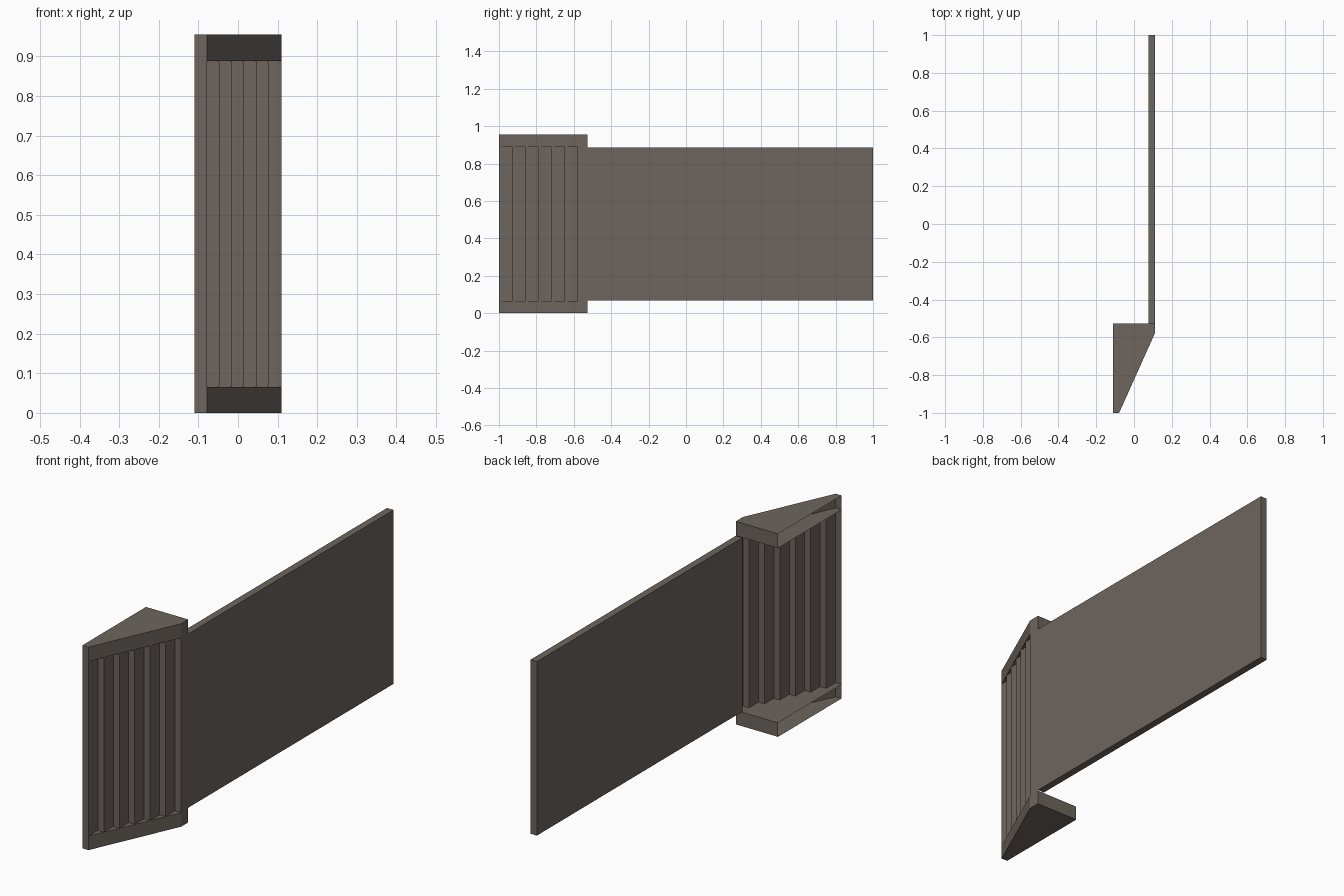
import bpy, bmesh

if "Cube" in bpy.data.objects:
    bpy.data.objects.remove(bpy.data.objects["Cube"])

mat = bpy.data.materials.new("warm grey")
mat.diffuse_color = (0.155, 0.13, 0.112, 1)
mat.use_nodes = True
mat.node_tree.nodes["Principled BSDF"].inputs["Base Color"].default_value = mat.diffuse_color

X0, X1 = -0.11, 0.11            # depth of the whole model
Y_FRONT, Y_LAST, Y_JOIN = -1.0, -0.58, -0.527
Z_LOW, Z_HIGH, Z_TOP = 0.066, 0.888, 0.955
STEPS = 7
W = (X1 - X0) / STEPS           # depth of one pleat


def add_object(name, bm):
    mesh = bpy.data.meshes.new(name)
    bm.to_mesh(mesh)
    bm.free()
    obj = bpy.data.objects.new(name, mesh)
    mesh.materials.append(mat)
    bpy.context.collection.objects.link(obj)
    return obj


def prism(name, outline, z0, z1, closed=True, caps=True):
    """Raise a counter-clockwise plan outline; an open outline gives a thin sheet."""
    bm = bmesh.new()
    lo = [bm.verts.new((x, y, z0)) for x, y in outline]
    hi = [bm.verts.new((x, y, z1)) for x, y in outline]
    n = len(outline)
    for i in range(n if closed else n - 1):
        j = (i + 1) % n
        bm.faces.new((lo[i], lo[j], hi[j], hi[i]))
    if caps:
        bm.faces.new(hi)
        bm.faces.new(lo[::-1])
    return add_object(name, bm)


# Lower and upper wedge caps, left open on the hidden -x side
wedge = [(X0, Y_FRONT), (X0 + W, Y_FRONT), (X1, Y_LAST), (X1, Y_JOIN), (X0, Y_JOIN)]
prism("lower_cap", wedge, 0, Z_LOW, closed=False)
prism("upper_cap", wedge, Z_HIGH, Z_TOP, closed=False)

# Stepped pleated sheet between the caps
dy = (Y_LAST - Y_FRONT) / (STEPS - 1)
pleats = [(X0, Y_FRONT)]
for i in range(STEPS):
    x = X0 + (i + 1) * W
    y = Y_FRONT + i * dy
    pleats += [(x, y), (x, y + dy if i < STEPS - 1 else Y_JOIN)]
prism("pleated_sheet", pleats, Z_LOW, Z_HIGH, closed=False, caps=False)

# Long flat panel
xp = X1 - 0.034
prism("long_panel", [(xp, Y_JOIN), (X1, Y_JOIN), (X1, 1), (xp, 1)], 0.069, 0.887)
